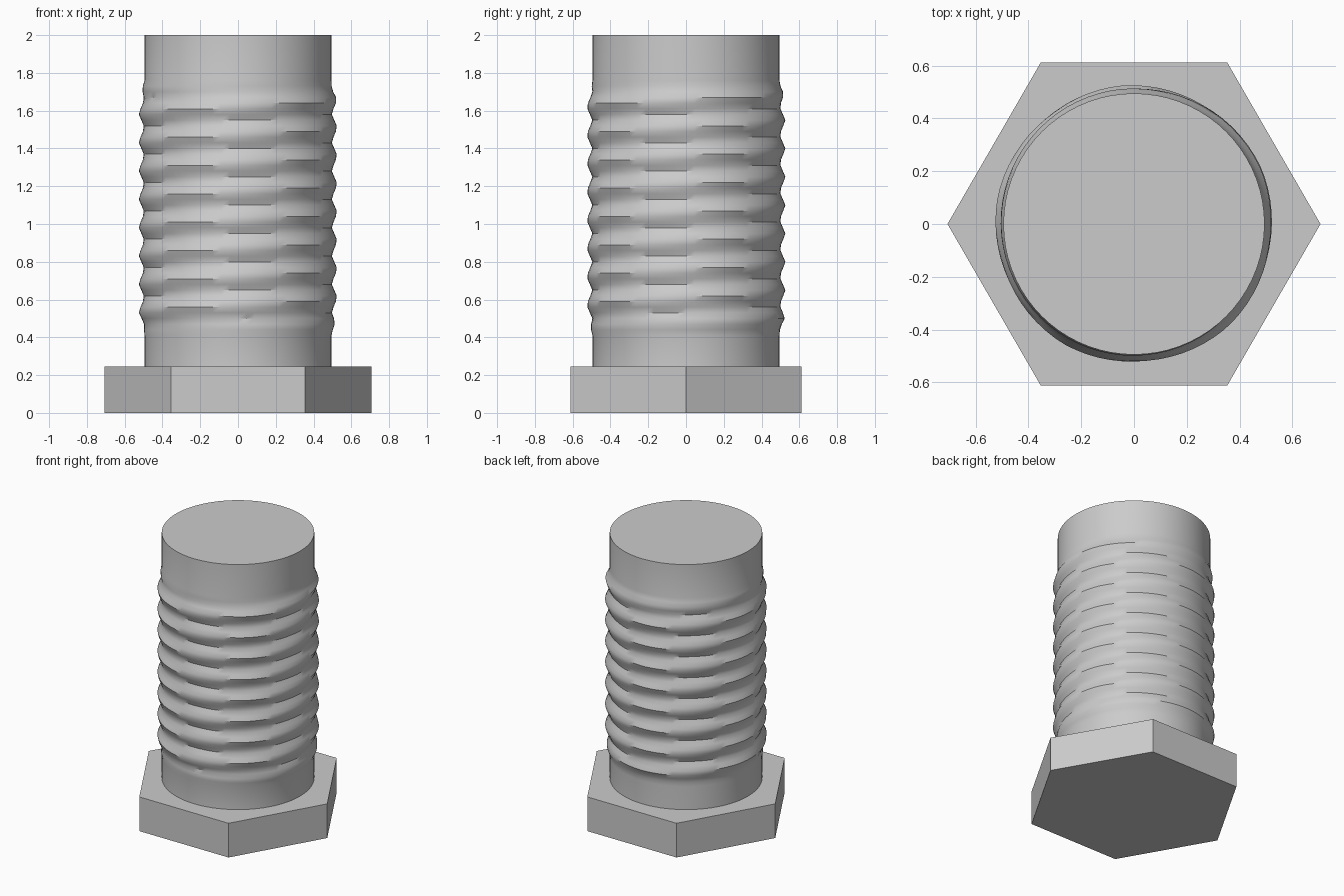
import bpy
import bmesh
import math

cube = bpy.data.objects.get("Cube")
if cube:
    bpy.data.objects.remove(cube, do_unlink=True)

HEAD_RADIUS, HEAD_TOP = 0.707, 0.245
SHANK_RADIUS, TOP = 0.495, 2.0
DEPTH, PITCH, CREST = 0.032, 0.15, 1.66
THREAD_LOW, THREAD_HIGH, FADE = 0.41, 1.76, 0.1
SEGMENTS, RINGS = 72, 45

# One plain grey metal
steel = bpy.data.materials.new("grey steel")
steel.use_nodes = True
steel.diffuse_color = (0.6, 0.6, 0.6, 1)
steel.node_tree.nodes["Principled BSDF"].inputs["Base Color"].default_value = (0.6, 0.6, 0.6, 1)


def thread_radius(z, angle):
    """Radius of a single right-handed triangular thread, fading out at both ends."""
    phase = ((z - CREST) / PITCH - angle / math.tau) % 1
    tooth = abs(2 * phase - 1)
    fade = min(1, max(0, min(z - THREAD_LOW, THREAD_HIGH - z) / FADE))
    return SHANK_RADIUS + DEPTH * tooth * fade


def add_lathe(name, heights, sides, radius_at):
    """Stack rings of vertices into a closed column."""
    bm = bmesh.new()
    rings = []
    for z in heights:
        ring = []
        for i in range(sides):
            a = math.tau * i / sides
            r = radius_at(z, a)
            ring.append(bm.verts.new((r * math.cos(a), r * math.sin(a), z)))
        rings.append(ring)
    for low, high in zip(rings, rings[1:]):
        for i in range(sides):
            j = (i + 1) % sides
            bm.faces.new((low[i], low[j], high[j], high[i]))
    bm.faces.new(rings[0][::-1])
    bm.faces.new(rings[-1])
    mesh = bpy.data.meshes.new(name)
    bm.to_mesh(mesh)
    bm.free()
    mesh.materials.append(steel)
    obj = bpy.data.objects.new(name, mesh)
    bpy.context.collection.objects.link(obj)
    return obj


# Hexagonal head with corners on the x axis
add_lathe("hex_head", [0, HEAD_TOP], 6, lambda z, a: HEAD_RADIUS)

# Threaded shank with plain collars at both ends
step = (THREAD_HIGH - THREAD_LOW) / RINGS
levels = [THREAD_LOW + step * k for k in range(RINGS + 1)]
shank = add_lathe("threaded_shank", [HEAD_TOP] + levels + [TOP], SEGMENTS, thread_radius)

bpy.ops.object.select_all(action="DESELECT")
shank.select_set(True)
bpy.context.view_layer.objects.active = shank
bpy.ops.object.shade_smooth_by_angle(angle=math.radians(35))
